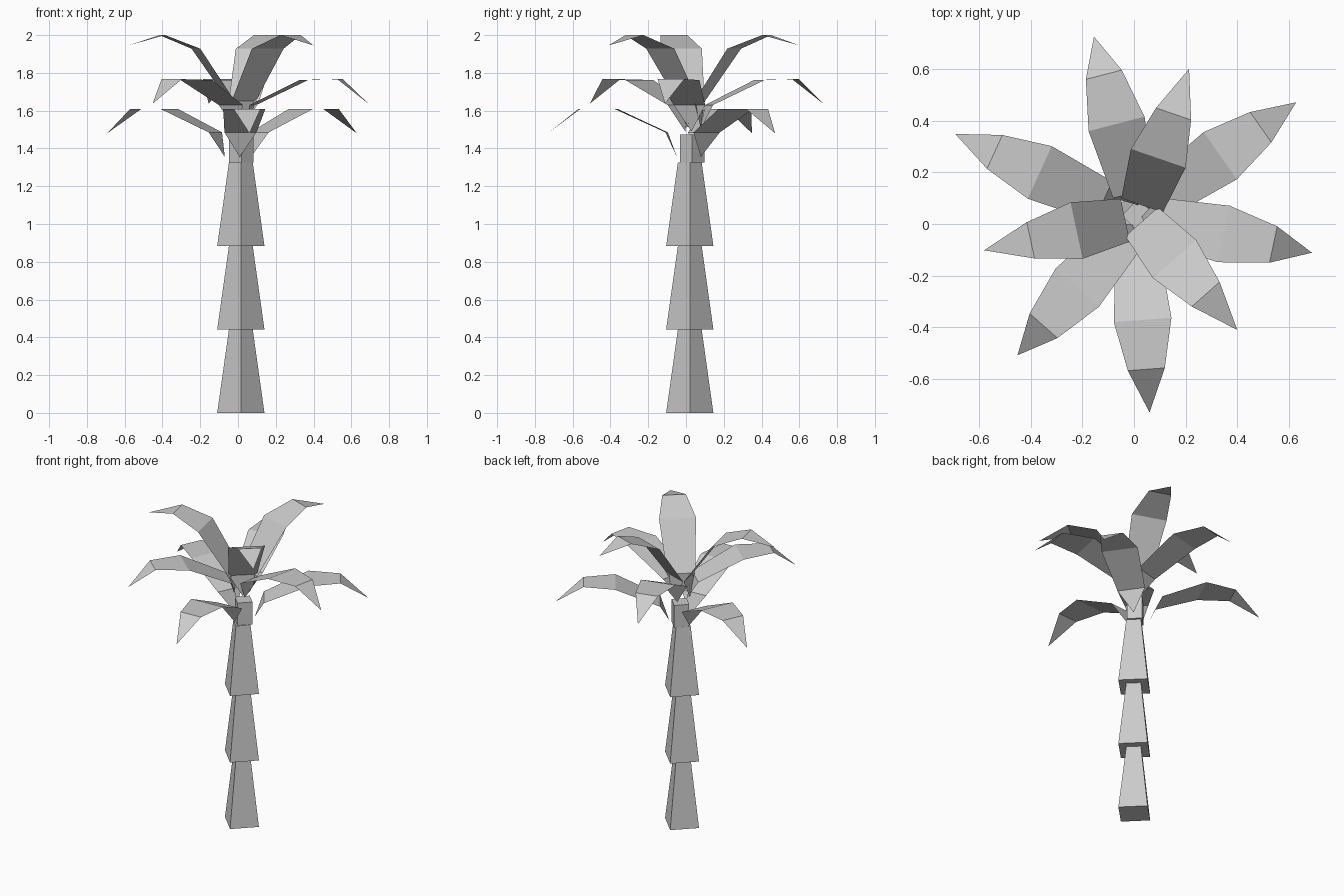
import bpy
import bmesh
from math import sin, cos, radians, pi
from mathutils import Vector

cube = bpy.data.objects.get("Cube")
if cube:
    bpy.data.objects.remove(cube, do_unlink=True)

grey = bpy.data.materials.new("plain grey")
grey.use_nodes = True
colour = (0.6, 0.6, 0.6, 1)
grey.diffuse_color = colour
grey.node_tree.nodes["Principled BSDF"].inputs["Base Color"].default_value = colour


def finish(bm, name):
    mesh = bpy.data.meshes.new(name)
    bm.to_mesh(mesh)
    bm.free()
    mesh.materials.append(grey)
    obj = bpy.data.objects.new(name, mesh)
    bpy.context.collection.objects.link(obj)
    return obj


def trunk_piece(name, x, y, z0, z1, r0, r1):
    """Four-sided tapered block with its corners on the axes."""
    bm = bmesh.new()
    rings = [[bm.verts.new((x + r * cos(i * pi / 2), y + r * sin(i * pi / 2), z))
              for i in range(4)] for r, z in ((r0, z0), (r1, z1))]
    low, high = rings
    for i in range(4):
        j = (i + 1) % 4
        bm.faces.new((low[i], low[j], high[j], high[i]))
    bm.faces.new(low[::-1])
    bm.faces.new(high)
    finish(bm, name)


def leaf(name, centre, angle, profile, shift=0):
    """Folded strip from a pointed base to a pointed tip."""
    a = radians(angle)
    out, side = Vector((cos(a), sin(a), 0)), Vector((-sin(a), cos(a), 0))
    bm = bmesh.new()
    rows = []
    for (r, z), half in zip(profile, LEAF_WIDTHS):
        mid = Vector((*centre, z)) + out * (r + shift)
        offsets = (-half, half) if half else (0,)
        rows.append([bm.verts.new(mid + side * o) for o in offsets])
    for near, far in zip(rows, rows[1:]):
        bm.faces.new([near[0]] + far + near[:0:-1])
    finish(bm, name)


# Trunk: three stacked flaring blocks and a crown block
step = 0.442
for i in range(3):
    trunk_piece(f"trunk_segment_{i + 1}", 0.015, 0.02, i * step, (i + 1) * step, 0.125, 0.063)
trunk_piece("trunk_crown", 0.018, 0.033, 3 * step, 1.475, 0.065, 0.065)

# Leaves: three tiers of three; (reach, height) runs from base to tip
LEAF_WIDTHS = (0, 0.085, 0.112, 0.072, 0)
tiers = {
    "lower": ((0.003, 0.032), ((0.08, 1.355), (0.135, 1.485), (0.405, 1.61), (0.597, 1.61), (0.765, 1.48)),
              ((35.1, 0), (155.5, 0), (274.3, 0))),
    "middle": ((0.025, 0.03), ((0.045, 1.49), (0.095, 1.63), (0.37, 1.762), (0.567, 1.767), (0.72, 1.637)),
               ((-12, -0.04), (104.5, 0), (228.5, 0))),
    "upper": ((0.015, 0.025), ((0.055, 1.51), (0.05, 1.65), (0.243, 1.928), (0.425, 2.0), (0.61, 1.945)),
              ((71, 0), (192, 0), (-48.5, -0.028))),
}
for tier, (centre, profile, placements) in tiers.items():
    for n, (angle, shift) in enumerate(placements):
        leaf(f"{tier}_leaf_{n + 1}", centre, angle, profile, shift)
